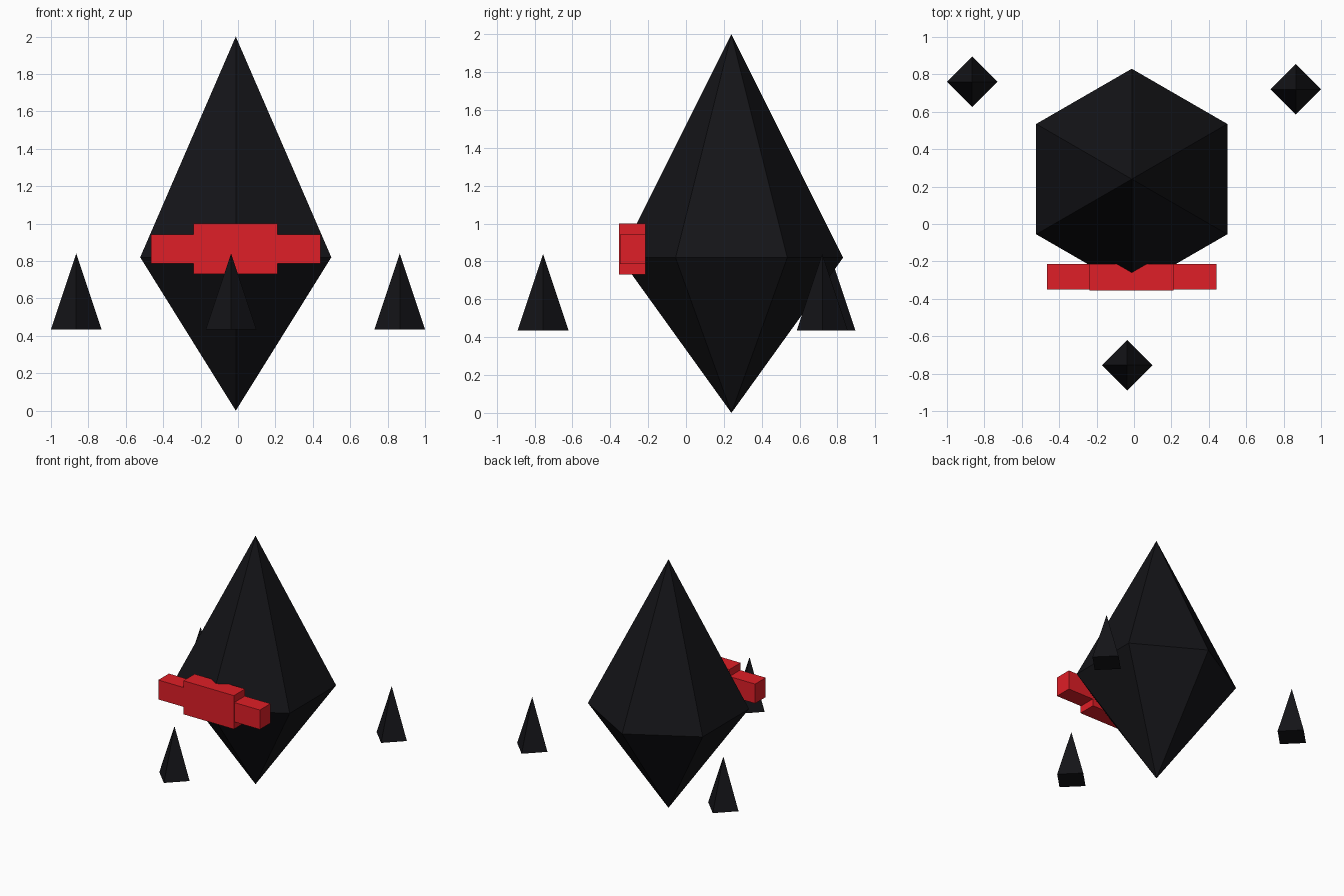
import bpy, bmesh
from math import cos, sin, pi

if "Cube" in bpy.data.objects:
    bpy.data.objects.remove(bpy.data.objects["Cube"])


def material(name, rgb):
    m = bpy.data.materials.new(name)
    m.diffuse_color = (*rgb, 1)
    m.use_nodes = True
    m.node_tree.nodes["Principled BSDF"].inputs["Base Color"].default_value = m.diffuse_color
    return m


dark = material("dark_stone", (0.007, 0.007, 0.009))
red = material("red_glow", (0.74, 0.013, 0.02))


def make_object(name, bm, loc, mat):
    bmesh.ops.recalc_face_normals(bm, faces=bm.faces)
    mesh = bpy.data.meshes.new(name)
    bm.to_mesh(mesh)
    bm.free()
    mesh.materials.append(mat)
    ob = bpy.data.objects.new(name, mesh)
    ob.location = loc
    bpy.context.collection.objects.link(ob)


def spike(name, loc, sides, radius, start, top, bottom=None):
    """Ring of points joined to a top tip, and to a bottom tip or a flat base."""
    bm = bmesh.new()
    ring = [bm.verts.new((radius * cos(start + 2 * pi * i / sides),
                          radius * sin(start + 2 * pi * i / sides), 0))
            for i in range(sides)]
    tips = [bm.verts.new((0, 0, z)) for z in (top, bottom) if z is not None]
    for tip in tips:
        for i in range(sides):
            bm.faces.new((ring[i], ring[(i + 1) % sides], tip))
    if bottom is None:
        bm.faces.new(ring)
    make_object(name, bm, loc, mat=dark)


def box(name, lo, hi, mat):
    bm = bmesh.new()
    bmesh.ops.create_cube(bm, size=1)
    bmesh.ops.scale(bm, vec=[b - a for a, b in zip(lo, hi)], verts=bm.verts)
    make_object(name, bm, [(a + b) / 2 for a, b in zip(lo, hi)], mat)


# Large six-sided crystal body
spike("crystal_body", (-0.012, 0.24, 0.82), 6, 0.59, pi / 2, 1.18, -0.82)

# Red eye band across the front: wide bar and taller centre block
box("eye_bar", (-0.465, -0.35, 0.787), (0.44, -0.215, 0.943), red)
box("eye_centre", (-0.237, -0.355, 0.73), (0.212, -0.213, 1.0), red)

# Three floating four-sided shards
for name, x, y in (("shard_left", -0.865, 0.76),
                   ("shard_right", 0.865, 0.72),
                   ("shard_front", -0.037, -0.755)):
    spike(name, (x, y, 0.435), 4, 0.135, 0, 0.405)
